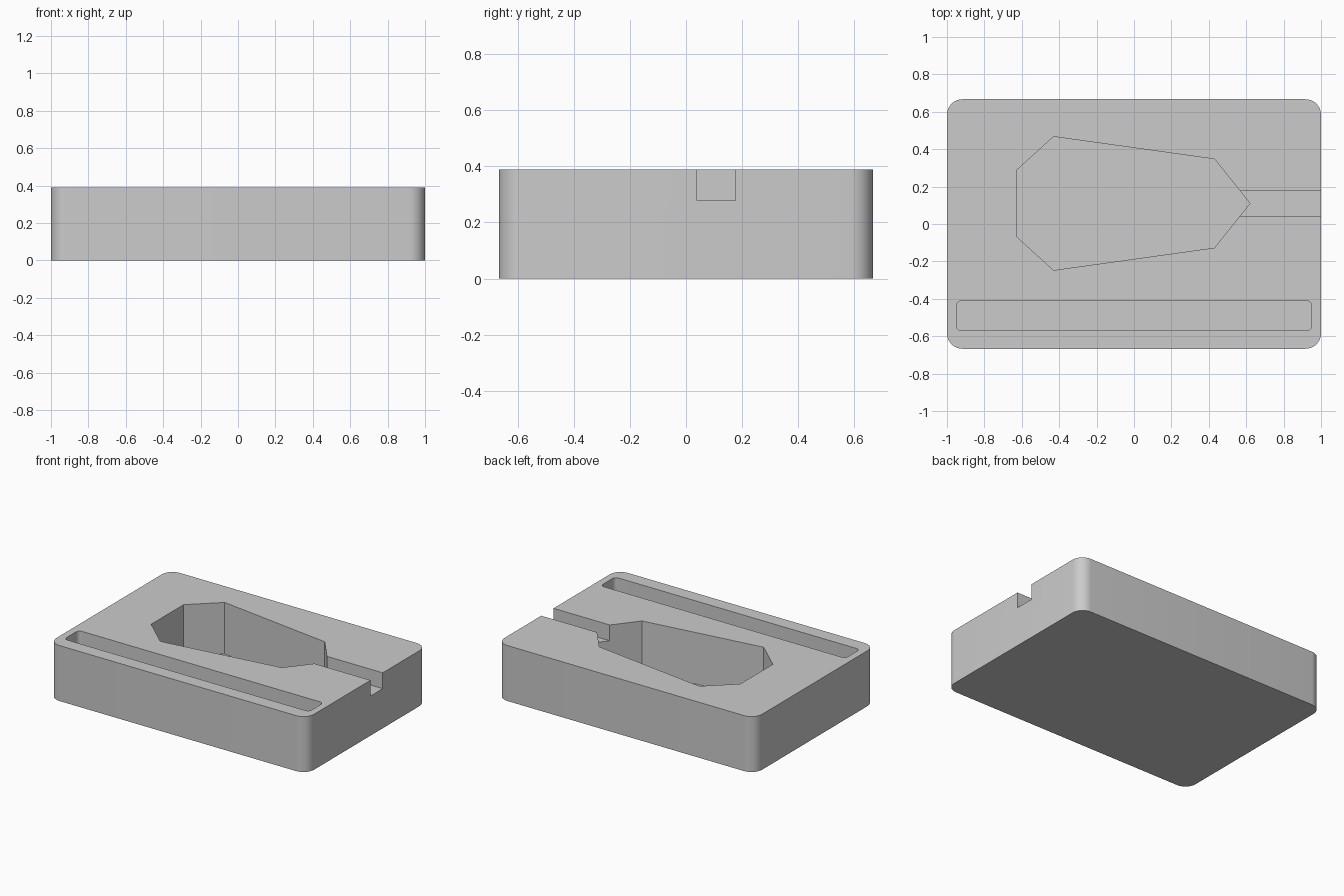
import bpy
import bmesh
from math import cos, sin, pi, radians

if "Cube" in bpy.data.objects:
    bpy.data.objects.remove(bpy.data.objects["Cube"], do_unlink=True)

HEIGHT = 0.389
FLOOR = 0.028
ABOVE = HEIGHT + 0.1

grey = bpy.data.materials.new("plain grey")
grey.use_nodes = True
colour = (0.6, 0.6, 0.6, 1)
grey.diffuse_color = colour
grey.node_tree.nodes["Principled BSDF"].inputs["Base Color"].default_value = colour


def rounded_rectangle(x0, x1, y0, y1, radius, steps):
    """Outline running counter-clockwise from the +x +y corner."""
    centres = [(x1 - radius, y1 - radius), (x0 + radius, y1 - radius),
               (x0 + radius, y0 + radius), (x1 - radius, y0 + radius)]
    points = []
    for corner, (cx, cy) in enumerate(centres):
        for i in range(steps + 1):
            a = (corner + i / steps) * pi / 2
            points.append((cx + radius * cos(a), cy + radius * sin(a)))
    return points


def prism(name, outline, bottom, top):
    """Extrude a flat outline straight up into a closed solid."""
    bm = bmesh.new()
    face = bm.faces.new([bm.verts.new((x, y, bottom)) for x, y in outline])
    extruded = bmesh.ops.extrude_face_region(bm, geom=[face])["geom"]
    moved = [v for v in extruded if isinstance(v, bmesh.types.BMVert)]
    bmesh.ops.translate(bm, verts=moved, vec=(0, 0, top - bottom))
    bmesh.ops.recalc_face_normals(bm, faces=bm.faces)
    mesh = bpy.data.meshes.new(name)
    bm.to_mesh(mesh)
    bm.free()
    mesh.materials.append(grey)
    obj = bpy.data.objects.new(name, mesh)
    bpy.context.collection.objects.link(obj)
    return obj


# Block with rounded upright corners
block = prism("block", rounded_rectangle(-1, 1, -0.667, 0.667, 0.083, 10), 0, HEIGHT)

# Tapered pocket, symmetric about its own long axis
AXIS = 0.11
side = [(0.43, 0.237), (-0.43, 0.357), (-0.625, 0.18)]
pocket_outline = ([(0.62, AXIS)] + [(x, AXIS + w) for x, w in side]
                  + [(x, AXIS - w) for x, w in reversed(side)])
pocket = prism("pocket_cutter", pocket_outline, FLOOR, ABOVE)

# Long narrow slot along the front
slot = prism("slot_cutter", rounded_rectangle(-0.95, 0.95, -0.57, -0.41, 0.028, 6),
             FLOOR, ABOVE)

# Shallow channel from the pocket tip out through the +x side
channel = prism("channel_cutter", [(0.5, 0.04), (1.1, 0.04), (1.1, 0.176), (0.5, 0.176)],
                0.278, ABOVE)

# Cut all recesses out of the block
bpy.ops.object.select_all(action="DESELECT")
block.select_set(True)
bpy.context.view_layer.objects.active = block
for cutter in (pocket, slot, channel):
    cut = block.modifiers.new(cutter.name, "BOOLEAN")
    cut.operation = "DIFFERENCE"
    cut.solver = "EXACT"
    cut.object = cutter
    bpy.ops.object.modifier_apply(modifier=cut.name)
    bpy.data.objects.remove(cutter, do_unlink=True)

# Smooth the round corners, keep every other edge crisp
bpy.ops.object.shade_smooth_by_angle(angle=radians(20))
